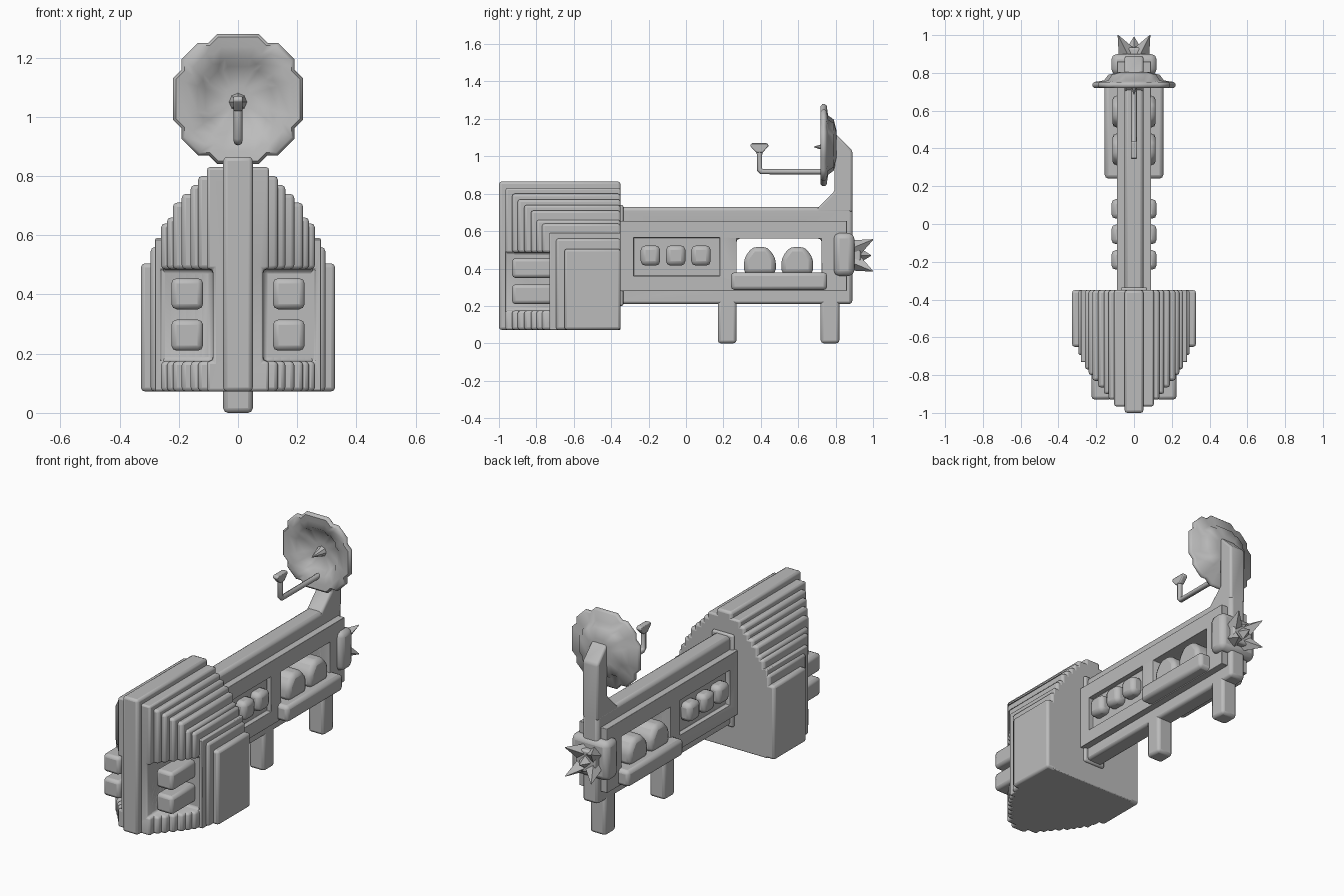
import bpy, bmesh, math
from mathutils import Vector

if "Cube" in bpy.data.objects:
    bpy.data.objects.remove(bpy.data.objects["Cube"], do_unlink=True)

grey = bpy.data.materials.new("plain grey")
grey.use_nodes = True
COL = (0.5, 0.5, 0.5, 1)
grey.diffuse_color = COL
grey.node_tree.nodes["Principled BSDF"].inputs["Base Color"].default_value = COL


def finish(name, bm, bevel=0.0, cutters=(), smooth=True):
    bmesh.ops.recalc_face_normals(bm, faces=bm.faces)
    me = bpy.data.meshes.new(name)
    bm.to_mesh(me)
    bm.free()
    me.materials.append(grey)
    ob = bpy.data.objects.new(name, me)
    bpy.context.collection.objects.link(ob)
    for c in cutters:
        m = ob.modifiers.new("cut", "BOOLEAN")
        m.object, m.operation, m.solver = c, "DIFFERENCE", "EXACT"
    if bevel:
        m = ob.modifiers.new("bevel", "BEVEL")
        m.width, m.segments, m.limit_method = bevel, 2, "ANGLE"
    if smooth:
        bpy.ops.object.select_all(action="DESELECT")
        ob.select_set(True)
        bpy.context.view_layer.objects.active = ob
        bpy.ops.object.shade_smooth_by_angle(angle=math.radians(50))
    return ob


def box(name, x, y, z, bevel=0.015, cutters=()):
    bm = bmesh.new()
    bmesh.ops.create_cube(bm, size=1)
    for v in bm.verts:
        v.co = [r[0] if c < 0 else r[1] for c, r in zip(v.co, (x, y, z))]
    return finish(name, bm, bevel, cutters)


def pair(name, x, y, z, bevel=0.015):
    # the same box on both sides
    return [box("left_" + name, x, y, z, bevel),
            box("right_" + name, (-x[1], -x[0]), y, z, bevel)]


def hide(obs):
    for o in obs:
        o.hide_render = True
        o.hide_viewport = True


def prism(name, pts, w, bevel=0.012):
    # side profile (y, z) extruded across x
    bm = bmesh.new()
    f = bm.faces.new([bm.verts.new((-w, y, z)) for y, z in pts])
    r = bmesh.ops.extrude_face_region(bm, geom=[f])
    bmesh.ops.translate(bm, vec=(2 * w, 0, 0),
                        verts=[v for v in r["geom"] if isinstance(v, bmesh.types.BMVert)])
    return finish(name, bm, bevel)


def spike(name, base, tip, radius, sides=4):
    base, tip = Vector(base), Vector(tip)
    d = tip - base
    bm = bmesh.new()
    bmesh.ops.create_cone(bm, cap_ends=True, segments=sides, radius1=radius,
                          radius2=0.002, depth=d.length)
    rot = d.to_track_quat("Z", "Y")
    for v in bm.verts:
        v.co = rot @ v.co + (base + tip) / 2
    return finish(name, bm, smooth=False)


# Stepped hull: nested slabs of (half width, top, front), with front pockets
pockets = pair("pocket_cutter", (0.085, 0.262), (-1.2, -0.72), (0.175, 0.485), 0)
slabs = [(0.05, 0.865, -1.0), (0.105, 0.83, -0.965), (0.135, 0.80, -0.93),
         (0.16, 0.77, -0.9), (0.19, 0.74, -0.865), (0.22, 0.71, -0.83),
         (0.24, 0.66, -0.8), (0.26, 0.64, -0.77), (0.28, 0.59, -0.73),
         (0.295, 0.56, -0.695), (0.328, 0.505, -0.65)]
for i, (w, top, front) in enumerate(slabs):
    box(f"hull_slab_{i}", (-w, w), (front, -0.35), (0.072, top), 0.014, pockets)
for z in (0.21, 0.35):
    pair("front_bar", (0.118, 0.225), (-0.93, -0.68), (z, z + 0.105), 0.018)

# Beam: narrow core and wider middle, with side recesses and a through window
window = box("window_cutter", (-0.5, 0.5), (0.27, 0.725), (0.33, 0.56), 0)
recess = pair("recess_cutter", (0.06, 0.5), (-0.28, 0.18), (0.36, 0.565), 0)
box("beam_core", (-0.05, 0.05), (-0.4, 0.89), (0.21, 0.73), 0.018, [window])
box("beam_side", (-0.09, 0.09), (-0.4, 0.86), (0.28, 0.655), 0.02, [window] + recess)
box("beam_collar", (-0.07, 0.07), (-0.36, -0.335), (0.2, 0.74), 0.01)
for y in (-0.19, -0.055, 0.08):
    pair("pod", (0.04, 0.12), (y - 0.052, y + 0.052), (0.415, 0.523), 0.025)

# Side trays with domes standing in the window
box("tray", (-0.155, 0.155), (0.24, 0.755), (0.285, 0.38), 0.02)
for y in (0.395, 0.595):
    half = [(0.085, 0.37), (0.085, 0.455), (0.04, 0.515)]
    prism("dome", [(y + a, z) for a, z in half] + [(y - a, z) for a, z in half[::-1]], 0.115, 0.025)

# Legs
for y in (0.17, 0.72):
    box("leg", (-0.05, 0.05), (y, y + 0.1), (0, 0.3), 0.016)

# Mast with gusset
prism("mast", [(0.68, 0.7), (0.795, 0.815), (0.795, 1.125), (0.89, 1.03), (0.89, 0.7)], 0.05)

# Rear collar and spiked end
box("rear_collar", (-0.12, 0.12), (0.79, 0.9), (0.36, 0.59), 0.03)
box("spike_base", (-0.065, 0.065), (0.87, 0.935), (0.405, 0.535), 0.01)
for sx in (-1, 1):
    for sz in (-1, 1):
        spike("corner_spike", (sx * 0.035, 0.9, 0.47 + sz * 0.035),
              (sx * 0.085, 1.0, 0.47 + sz * 0.085), 0.05)
spike("centre_spike", (0, 0.92, 0.47), (0, 0.99, 0.47), 0.045)

# Dish: a notched outline lofted through scaled rings, back to front
quad = [(0.22, 0.07), (0.19, 0.10), (0.19, 0.135), (0.135, 0.19), (0.10, 0.19), (0.07, 0.22)]
outline = []
for k in range(4):
    c, s = round(math.cos(k * math.pi / 2)), round(math.sin(k * math.pi / 2))
    outline += [(c * a - s * b, s * a + c * b) for a, b in quad]
rings = [(0.35, 0.805), (0.62, 0.79), (0.72, 0.76), (0.96, 0.752), (1, 0.742), (1, 0.73),
         (0.95, 0.72), (0.8, 0.725), (0.62, 0.735), (0.5, 0.765), (0.2, 0.775)]
bm = bmesh.new()
loops = [[bm.verts.new((a * s, y, 1.06 + b * s)) for a, b in outline] for s, y in rings]
n = len(outline)
for p, q in zip(loops, loops[1:]):
    for i in range(n):
        bm.faces.new((p[i], p[(i + 1) % n], q[(i + 1) % n], q[i]))
bm.faces.new(loops[0])
bm.faces.new(loops[-1])
finish("dish", bm)
spike("dish_nub", (0, 0.775, 1.05), (0, 0.685, 1.05), 0.03, 8)

# Feed arm with a small flared cup
cu = bpy.data.curves.new("feed_arm", "CURVE")
cu.dimensions, cu.bevel_depth, cu.bevel_resolution, cu.use_fill_caps = "3D", 0.015, 2, True
sp = cu.splines.new("POLY")
path = [(0.75, 0.918), (0.405, 0.918), (0.393, 0.93), (0.393, 1.04)]
sp.points.add(len(path) - 1)
for p, (y, z) in zip(sp.points, path):
    p.co = (0, y, z, 1)
cu.materials.append(grey)
bpy.context.collection.objects.link(bpy.data.objects.new("feed_arm", cu))
prism("feed_cup", [(0.375, 1.02), (0.41, 1.02), (0.442, 1.055), (0.435, 1.07),
                   (0.35, 1.07), (0.343, 1.055)], 0.016, 0.005)

hide(pockets + recess + [window])
